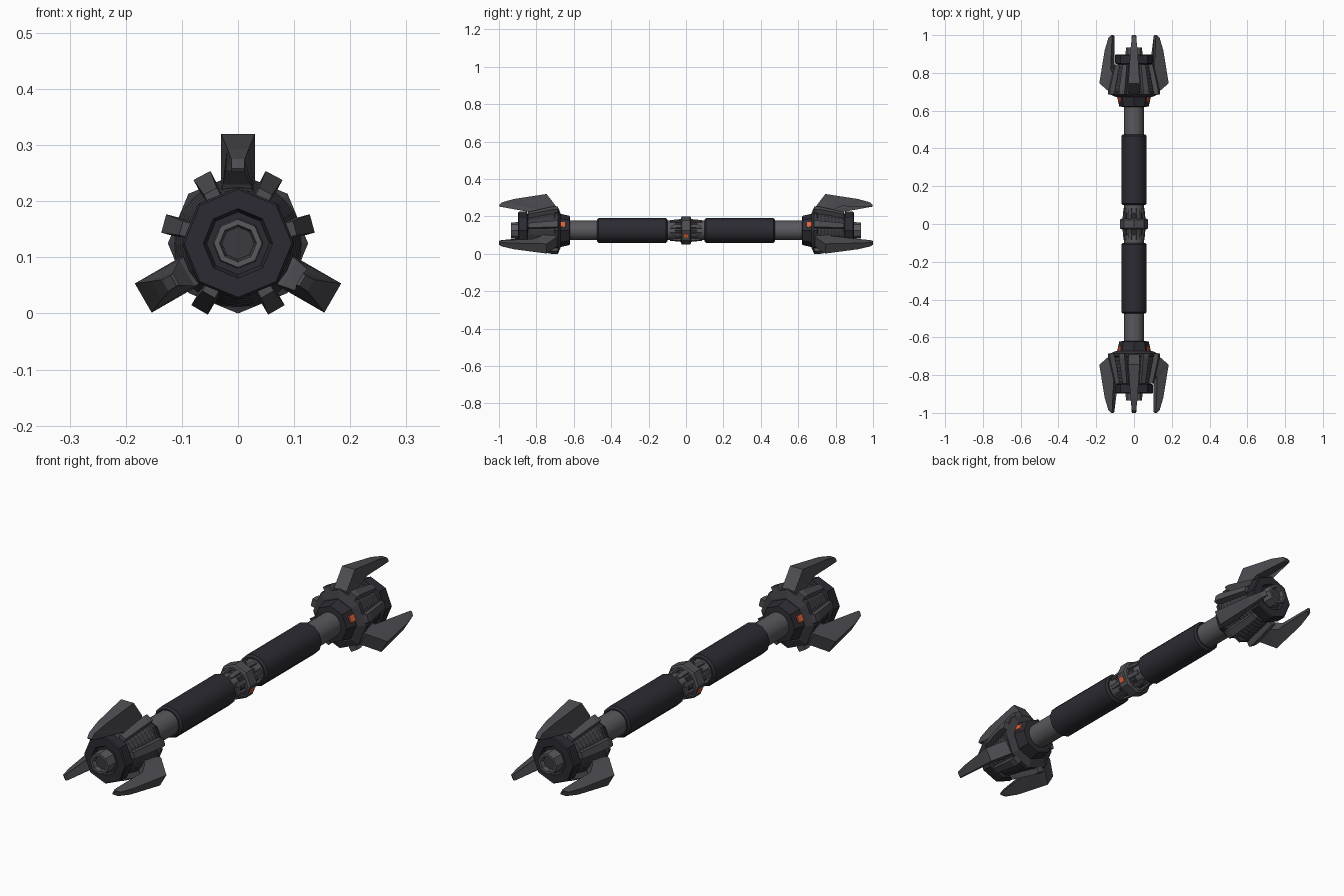
import bpy, bmesh, math

if "Cube" in bpy.data.objects:
    bpy.data.objects.remove(bpy.data.objects["Cube"])

C = 0.125  # height of the long axis above the ground


def mat(name, col):
    m = bpy.data.materials.new(name)
    m.diffuse_color = (*col, 1)
    m.use_nodes = True
    m.node_tree.nodes["Principled BSDF"].inputs["Base Color"].default_value = m.diffuse_color
    return m


GREY = mat("gunmetal grey", (0.075, 0.075, 0.085))
STEEL = mat("steel grey", (0.10, 0.10, 0.11))
DARK = mat("blue black", (0.024, 0.024, 0.032))
CHAR = mat("charcoal", (0.042, 0.042, 0.05))
ORANGE = mat("orange", (0.75, 0.12, 0.04))


def finish(bm, name, m, smooth=False):
    bmesh.ops.recalc_face_normals(bm, faces=bm.faces)
    me = bpy.data.meshes.new(name)
    bm.to_mesh(me)
    bm.free()
    ob = bpy.data.objects.new(name, me)
    bpy.context.collection.objects.link(ob)
    me.materials.append(m)
    if smooth:
        bpy.ops.object.select_all(action='DESELECT')
        ob.select_set(True)
        bpy.context.view_layer.objects.active = ob
        bpy.ops.object.shade_smooth_by_angle(angle=math.radians(35))
    return ob


def lathe(name, prof, n, m, s=1, smooth=False):
    """Revolve (y, radius) points about the long axis; ends are capped."""
    bm = bmesh.new()
    rings = []
    for y, r in prof:
        rings.append([bm.verts.new((r * math.cos(2 * math.pi * i / n), s * y,
                                    C + r * math.sin(2 * math.pi * i / n))) for i in range(n)])
    for a, b in zip(rings, rings[1:]):
        for i in range(n):
            j = (i + 1) % n
            bm.faces.new((a[i], a[j], b[j], b[i]))
    bm.faces.new(rings[0])
    bm.faces.new(rings[-1])
    return finish(bm, name, m, smooth)


def blade(name, prof, angle, m, s=1):
    """Plate standing out from the axis: (y, radius, half width) outline."""
    a = math.radians(angle)
    ca, sa = math.cos(a), math.sin(a)
    bm = bmesh.new()
    sides = []
    for k in (-1, 1):
        sides.append([bm.verts.new((r * ca - k * w * sa, s * y, C + r * sa + k * w * ca))
                      for y, r, w in prof])
    n = len(prof)
    for i in range(n):
        j = (i + 1) % n
        bm.faces.new((sides[0][i], sides[0][j], sides[1][j], sides[1][i]))
    for f in sides:
        caps = bm.faces.new(f)
        bmesh.ops.triangulate(bm, faces=[caps])
    return finish(bm, name, m)


def bar(y0, y1, r0, r1, r2, w):
    """Outline of a straight rib: inner radius r0, outer r1 rising to r2."""
    return [(y0, r0, w), (y0, r1, w), (y1, r2, w), (y1, r0, w)]


# Claw outline: wide at the knuckle, narrow at the tip
CLAW = [(0.69, 0.085, 0.03), (0.69, 0.122, 0.03), (0.745, 0.195, 0.03),
        (0.92, 0.168, 0.019), (0.985, 0.15, 0.012), (1.0, 0.133, 0.011),
        (0.995, 0.127, 0.012), (0.82, 0.130, 0.022), (0.775, 0.105, 0.027), (0.76, 0.085, 0.03)]
FIN = [(0.685, 0.08, 0.017), (0.685, 0.137, 0.017), (0.71, 0.137, 0.017),
       (0.845, 0.105, 0.013), (0.845, 0.07, 0.013)]

# Central shaft
lathe("shaft", [(-0.64, 0.052), (0.64, 0.052)], 16, STEEL, smooth=True)

# Central ring with ribs and small lamps
lathe("centre_ring", [(-0.028, 0.066), (-0.022, 0.075), (0.022, 0.075), (0.028, 0.066)], 8, GREY)
for a in (-22.5, 202.5):
    blade("ring_lamp", bar(-0.012, 0.012, 0.06, 0.0735, 0.0735, 0.011), a, ORANGE)

for s, end in ((1, "back"), (-1, "front")):
    lathe(end + "_centre_collar", [(0.02, 0.056), (0.055, 0.056), (0.062, 0.046), (0.1, 0.046)], 8, CHAR, s)
    for i in range(8):
        blade(end + "_centre_rib", bar(0.02, 0.085, 0.04, 0.063, 0.056, 0.009), 22.5 + 45 * i, GREY, s)
    # Grip sleeve
    lathe(end + "_grip", [(0.1, 0.058), (0.108, 0.067), (0.467, 0.067), (0.475, 0.058)],
          12, DARK, s, True)
    # Neck collar and flange
    lathe(end + "_neck_collar", [(0.62, 0.06), (0.622, 0.078), (0.685, 0.092)], 8, DARK, s)
    for a in (22.5, 157.5):
        blade(end + "_neck_lamp", bar(0.647, 0.675, 0.06, 0.083, 0.088, 0.014), a, ORANGE, s)
    lathe(end + "_flange", [(0.672, 0.095), (0.685, 0.125), (0.70, 0.125), (0.705, 0.11)], 8, CHAR, s)
    # Ridged core
    core = []
    for i in range(17):
        core.append((0.70 + 0.15 * i / 16, 0.115 - 0.03 * i / 16 - 0.003 * (i % 2)))
    lathe(end + "_ridged_core", core, 24, CHAR, s)
    # Head disc with recess
    lathe(end + "_head_disc", [(0.845, 0.085), (0.85, 0.1), (0.893, 0.1), (0.898, 0.096),
                               (0.898, 0.062), (0.885, 0.056)], 8, DARK, s)
    # Hollow nozzle
    lathe(end + "_nozzle", [(0.88, 0.045), (0.935, 0.043), (0.935, 0.033), (0.915, 0.03)], 8, STEEL, s)
    lathe(end + "_nozzle_core", [(0.90, 0.029), (0.918, 0.029)], 8, CHAR, s)
    # Three claws and six fins
    for a in (90, 210, 330):
        blade(end + "_claw", CLAW, a, GREY, s)
    for a in (62, 15, -60, 118, 165, 240):
        blade(end + "_fin", FIN, a, GREY, s)
